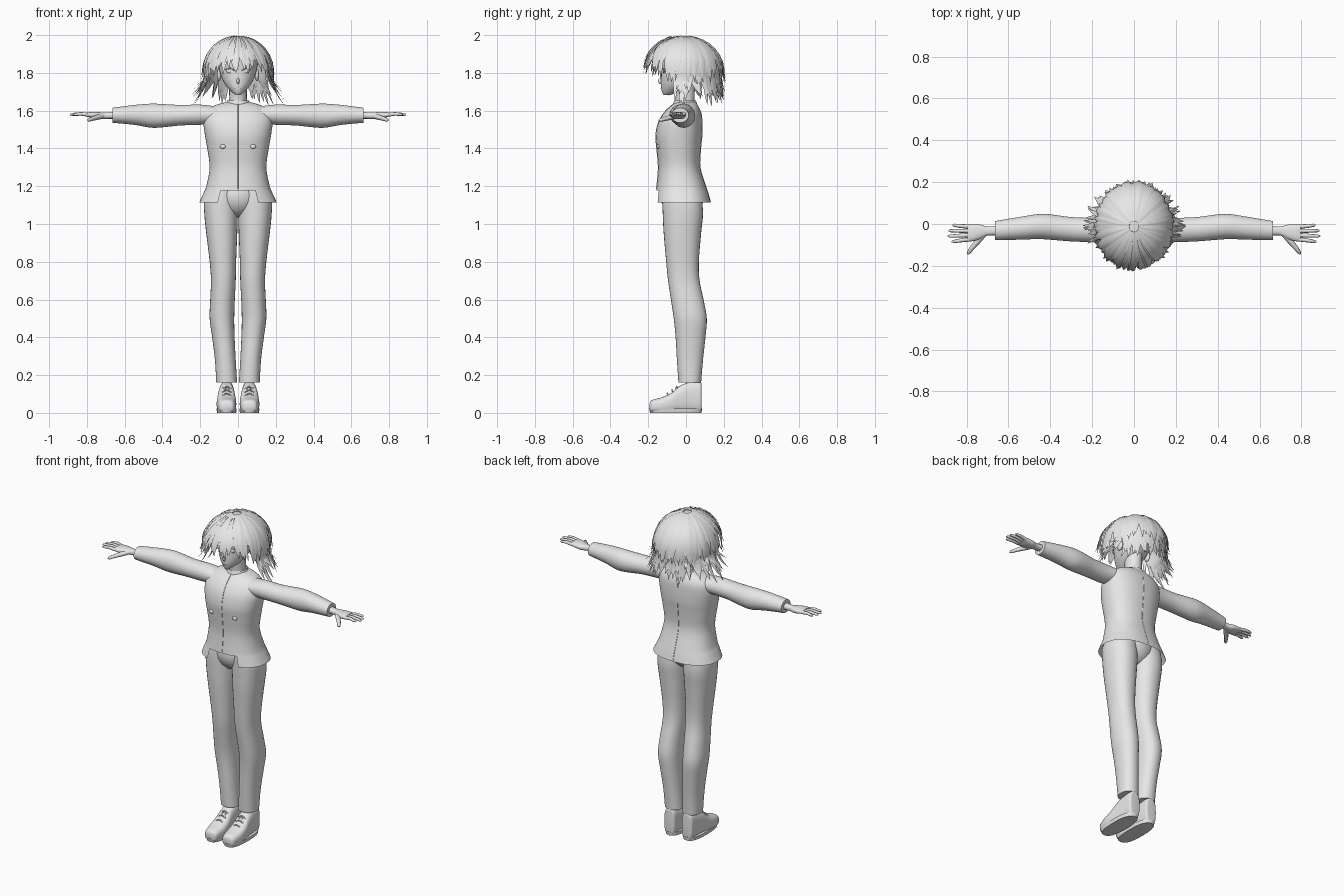
import bpy, bmesh, random
from math import sin, cos, pi, acos, copysign
from mathutils import Vector

random.seed(7)
if "Cube" in bpy.data.objects:
    bpy.data.objects.remove(bpy.data.objects["Cube"], do_unlink=True)

grey = bpy.data.materials.new("light_grey")
grey.use_nodes = True
grey.diffuse_color = (0.8, 0.8, 0.8, 1)
grey.node_tree.nodes["Principled BSDF"].inputs["Base Color"].default_value = (0.8, 0.8, 0.8, 1)


def finish(ob, mirror=False, angle=0.8):
    """Colour, smooth and optionally mirror a part."""
    ob.data.materials.clear()
    ob.data.materials.append(grey)
    bpy.ops.object.select_all(action="DESELECT")
    ob.select_set(True)
    bpy.context.view_layer.objects.active = ob
    if ob.type == "CURVE":
        bpy.ops.object.convert(target="MESH")
        ob = bpy.context.object
    bpy.ops.object.shade_smooth_by_angle(angle=angle)
    if mirror:
        ob.modifiers.new("mirror", "MIRROR").use_clip = False
    return ob


def from_bmesh(name, bm, mirror=False, angle=0.8):
    bmesh.ops.recalc_face_normals(bm, faces=bm.faces)
    me = bpy.data.meshes.new(name)
    bm.to_mesh(me)
    bm.free()
    ob = bpy.data.objects.new(name, me)
    bpy.context.collection.objects.link(ob)
    return finish(ob, mirror, angle)


def smooth_rows(rows, steps):
    """Catmull-Rom interpolation between profile rows."""
    out = []
    for i in range(len(rows) - 1):
        quad = [rows[max(i - 1, 0)], rows[i], rows[i + 1], rows[min(i + 2, len(rows) - 1)]]
        for k in range(steps):
            t = k / steps
            out.append([b + 0.5 * t * (c - a + t * (2*a - 5*b + 4*c - d + t * (3*(b - c) + d - a)))
                        for a, b, c, d in zip(*quad)])
    return out + [list(rows[-1])]


def loft(name, axis, rows, mirror=False, power=2.0, seg=32, steps=4, caps=(True, True), cut=None):
    """Skin rounded sections; each row is position, then low/high on the two other axes."""
    bm = bmesh.new()
    rings = []
    others = [i for i in range(3) if i != axis]
    for pos, a0, a1, b0, b1 in smooth_rows(rows, steps):
        ring = []
        for k in range(seg):
            ang = 2 * pi * k / seg
            c, s = cos(ang), sin(ang)
            co = [pos] * 3
            co[others[0]] = (a0 + a1) / 2 + (a1 - a0) / 2 * copysign(abs(c) ** (2 / power), c)
            co[others[1]] = (b0 + b1) / 2 + (b1 - b0) / 2 * copysign(abs(s) ** (2 / power), s)
            ring.append(bm.verts.new(co))
        rings.append(ring)
    for r0, r1 in zip(rings, rings[1:]):
        for k in range(seg):
            j = (k + 1) % seg
            bm.faces.new((r0[k], r0[j], r1[j], r1[k]))
    for ring, wanted in zip((rings[0], rings[-1]), caps):
        if wanted:
            bm.faces.new(ring)
    if cut:
        gone = [f for f in bm.faces if cut(f.calc_center_median())]
        bmesh.ops.delete(bm, geom=gone, context="FACES")
    return from_bmesh(name, bm, mirror)


def tube(name, pts, radii, mirror=False):
    cu = bpy.data.curves.new(name, "CURVE")
    cu.dimensions = "3D"
    cu.bevel_depth = 1
    cu.bevel_resolution = 2
    cu.use_fill_caps = True
    sp = cu.splines.new("POLY")
    sp.points.add(len(pts) - 1)
    for p, co, r in zip(sp.points, pts, radii):
        p.co = (*co, 1)
        p.radius = r
    ob = bpy.data.objects.new(name, cu)
    bpy.context.collection.objects.link(ob)
    return finish(ob, mirror)


def blob(name, loc, size, mirror=False):
    bm = bmesh.new()
    bmesh.ops.create_uvsphere(bm, u_segments=16, v_segments=10, radius=1)
    bmesh.ops.scale(bm, vec=size, verts=bm.verts)
    bmesh.ops.translate(bm, vec=loc, verts=bm.verts)
    return from_bmesh(name, bm, mirror)


def sym(rows):
    """Rows symmetric in x: height, half width, front, back."""
    return [(z, -x, x, f, b) for z, x, f, b in rows]


# Jacket with an open front hem
jacket = sym([(1.115, .205, -.165, .13), (1.16, .184, -.16, .118), (1.2, .168, -.155, .105),
              (1.3, .15, -.147, .075), (1.4, .163, -.155, .078), (1.47, .175, -.16, .085),
              (1.54, .183, -.145, .085), (1.59, .172, -.115, .08), (1.625, .13, -.08, .065),
              (1.645, .065, -.05, .05)])
loft("jacket", 2, jacket, power=2.3, seg=64, caps=(False, True),
     cut=lambda c: c.y < -.05 and c.z < 1.18 and abs(c.x) < .115 - (c.z - 1.115) * .4)
fine = smooth_rows(jacket, 4)
tube("front_seam", [(0, r[3], r[0]) for r in fine if r[0] > 1.18], [.002] * len(fine))
tube("back_seam", [(0, r[4], r[0]) for r in fine if r[0] < 1.6], [.002] * len(fine))
blob("chest_button", (.08, -.147, 1.41), (.015, .008, .012), True)

# Trousers
loft("trouser_legs", 2, [
    (.16, .005, .115, -.04, .08), (.28, .012, .122, -.048, .09), (.4, .018, .137, -.055, .103),
    (.5, .02, .15, -.065, .11), (.6, .017, .147, -.08, .093), (.7, .012, .143, -.095, .072),
    (.8, .01, .15, -.105, .068), (.95, .004, .168, -.118, .08), (1.05, .001, .178, -.123, .09),
    (1.13, 0, .178, -.125, .085), (1.2, 0, .15, -.12, .08)], True, 2.2)
blob("pelvis", (0, -.02, 1.15), (.13, .115, .118))

# Shoes
loft("shoes", 1, [
    (-.192, .035, .085, .015, .05), (-.18, .02, .1, .002, .068), (-.13, .01, .112, 0, .082),
    (-.08, .01, .112, 0, .105), (-.03, .016, .106, 0, .145), (.03, .02, .1, 0, .165),
    (.075, .024, .096, 0, .165), (.082, .035, .085, .01, .15)], True, 2.8)
loft("soles", 2, [(0, .01, .11, -.19, .082), (.022, .007, .114, -.195, .085)], True, 2.6, steps=1)
for i in range(3):
    y, z = -.095 + i * .025, .1 + i * .018
    tube("lace", [(.035, y, z - .008), (.06, y - .004, z + .004), (.085, y, z - .008)], [.004] * 3, True)
tube("lace_ends", [(.04, -.06, .11), (.055, -.05, .14), (.085, -.06, .11)], [.003] * 3, True)

# Sleeves and hands
loft("sleeves", 0, [
    (.1, -.09, .04, 1.535, 1.62), (.2, -.087, .03, 1.525, 1.632), (.3, -.083, .033, 1.522, 1.63),
    (.4, -.075, .046, 1.512, 1.635), (.46, -.072, .047, 1.51, 1.637), (.55, -.075, .033, 1.525, 1.63),
    (.665, -.077, .014, 1.536, 1.615)], True)
loft("palms", 0, [
    (.64, -.055, -.008, 1.557, 1.597), (.7, -.055, -.012, 1.557, 1.59), (.735, -.072, -.003, 1.555, 1.592),
    (.77, -.082, -.002, 1.56, 1.593), (.797, -.083, -.004, 1.568, 1.59)], True, 2.4)
for i, tip in enumerate((.872, .89, .887, .868)):
    y0, y1 = -.073 + i * .02, -.084 + i * .026
    tube("finger", [(.785, y0, 1.577), (.83, (y0 + y1) / 2, 1.583), (tip - .01, y1, 1.58), (tip, y1, 1.578)],
         [.0105, .0095, .0075, .003], True)
tube("thumb", [(.715, -.045, 1.572), (.745, -.08, 1.565), (.775, -.115, 1.556), (.79, -.137, 1.55),
               (.795, -.145, 1.548)], [.014, .014, .011, .009, .003], True)

# Neck, head and face
loft("neck", 2, sym([(1.58, .06, -.06, .055), (1.65, .047, -.055, .045), (1.76, .047, -.07, .05)]))
loft("collar", 2, sym([(1.63, .068, -.07, .06), (1.655, .056, -.062, .052)]), steps=1, caps=(False, False))
loft("head", 2, sym([(1.683, .012, -.118, -.085), (1.7, .034, -.127, -.03), (1.73, .062, -.132, .02),
                     (1.77, .085, -.132, .065), (1.82, .1, -.13, .1), (1.88, .105, -.13, .11),
                     (1.95, .07, -.09, .08)]))
blob("nose", (0, -.134, 1.757), (.008, .014, .016))
blob("mouth", (0, -.131, 1.716), (.016, .004, .002))
blob("eyes", (.042, -.117, 1.81), (.021, .006, .012), True)
tube("upper_lids", [(.018, -.128, 1.812), (.04, -.127, 1.825), (.068, -.108, 1.818)], [.002, .003, .002], True)
blob("ears", (.1, -.005, 1.79), (.012, .022, .032), True)

# Hair: a cap covered with tapered locks
HZ, RX, RY, RZ = 1.8, .188, .212, .194
cap_rows = []
for i in range(10):
    th = pi * .56 - i * .185
    r = .97 * sin(th)
    cap_rows.append((HZ + .97 * RZ * cos(th), RX * r, -.012 - RY * r, -.012 + RY * r))
loft("hair_cap", 2, sym(cap_rows), seg=40, steps=2, caps=(False, True),
     cut=lambda c: c.y < -.06 and c.z < 1.86)


def lock(bm, a, th0, tip, flare, width, grow=1.0, sway=0.0, n=9):
    """One lock from polar angle th0 on the cap, down to height tip."""
    end = pi / 2 if tip <= HZ else acos((tip - HZ) / RZ)
    drop = max(HZ - tip, 0)
    split = (end - th0) / (end - th0 + drop / .2)
    prev = None
    for i in range(n + 1):
        t = i / n
        th = th0 + (end - th0) * min(1, t / split)
        d = max(0, (t - split) / (1 - split)) if split < 1 else 0
        az = a + sway * t * t
        r = grow * sin(th)
        out = Vector((cos(az), sin(az), 0))
        p = Vector((cos(az) * (RX * r + flare * d * d), -.012 + sin(az) * (RY * r + flare * d * d),
                    HZ + grow * RZ * cos(th) - drop * d))
        w = width * (.15 + .85 * sin(th)) * (1 - t ** 4) + .0004
        side = Vector((-sin(az), cos(az), 0)) * w
        normal = out * sin(th) + Vector((0, 0, cos(th)))
        ring = [bm.verts.new(q) for q in (p - side, p + normal * w * .3, p + side)]
        if prev:
            for k in range(3):
                j = (k + 1) % 3
                bm.faces.new((prev[k], prev[j], ring[j], ring[k]))
        else:
            bm.faces.new(ring)
        prev = ring
    bm.faces.new(prev)


rnd = random.uniform
bm = bmesh.new()
for i in range(64):
    a = 2 * pi * i / 64
    front = max(0, -sin(a))
    tip = rnd(1.74, 1.79) + (.05 * front if front > .7 else 0)
    lock(bm, a, .12, tip, rnd(0, .015), rnd(.017, .023), rnd(.98, 1.015), rnd(-.12, .12))
from_bmesh("upper_hair", bm, angle=.6)

bm = bmesh.new()
for layer in range(2):
    for i in range(34):
        a = -.22 + (pi + .44) * i / 33 + rnd(-.03, .03)
        lock(bm, a, 1.2, rnd(1.62, 1.7) + .04 * layer, rnd(.015, .03) + .045 * abs(cos(a)) ** 3,
             rnd(.014, .02), .93 - .06 * layer, rnd(-.12, .12))
from_bmesh("lower_hair", bm, angle=.6)

# Loose strands arching over the forehead
bm = bmesh.new()
for off in (-.5, -.3, -.12, .1, .28, .48):
    lock(bm, -pi / 2 + off, .32, rnd(1.84, 1.9), 0, .007, rnd(1.03, 1.055), off * .3)
from_bmesh("loose_strands", bm, angle=.6)
